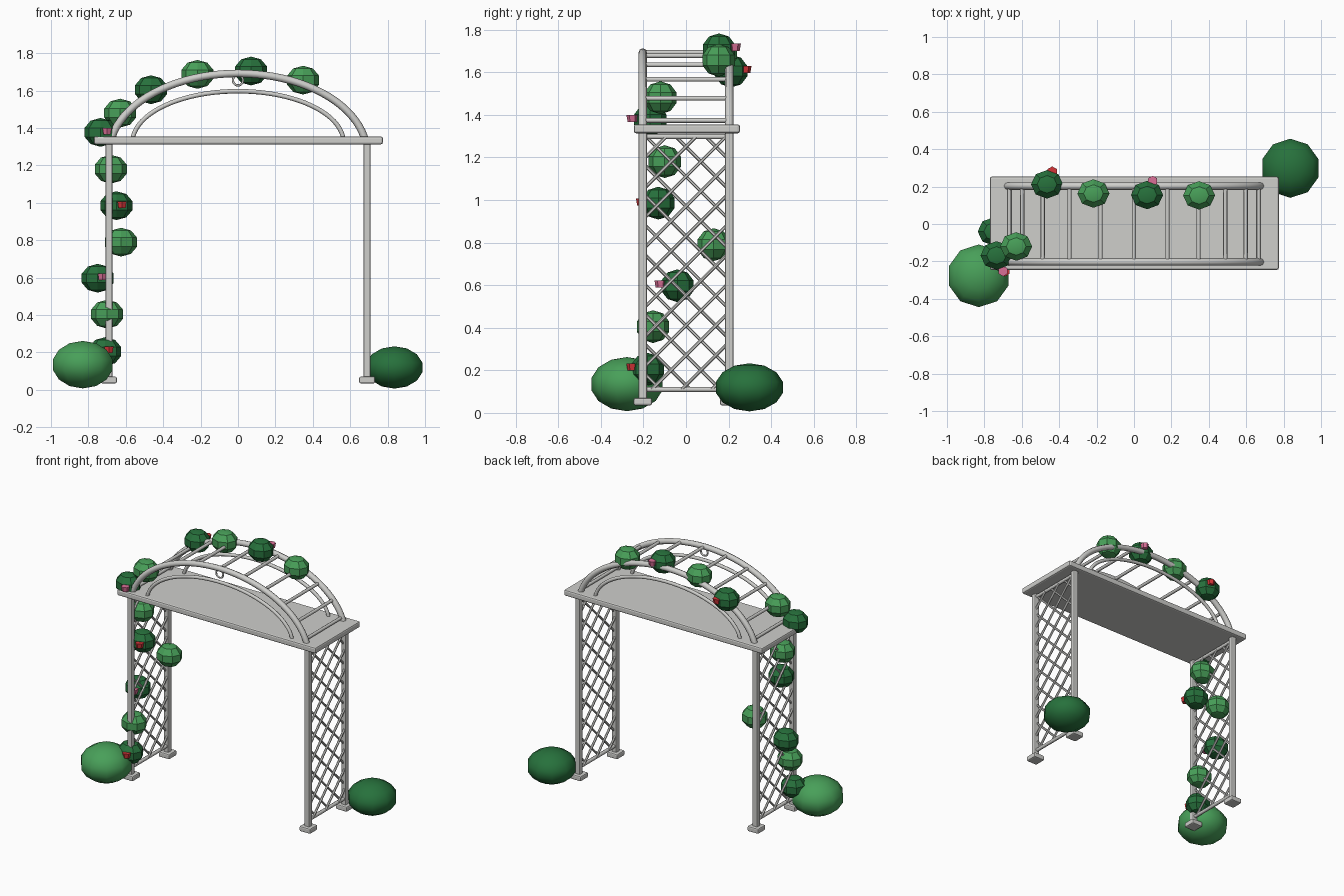
import bpy, math
from mathutils import Vector

if "Cube" in bpy.data.objects:
    bpy.data.objects.remove(bpy.data.objects["Cube"])


def material(name, rgb):
    m = bpy.data.materials.new(name)
    m.diffuse_color = (*rgb, 1)
    m.use_nodes = True
    m.node_tree.nodes["Principled BSDF"].inputs["Base Color"].default_value = m.diffuse_color
    return m


GREY = material("painted grey", (0.62, 0.62, 0.60))
LIGHT = material("light leaf green", (0.065, 0.35, 0.10))
DARK = material("dark leaf green", (0.02, 0.165, 0.045))
PINK = material("pink petal", (0.70, 0.16, 0.31))
RED = material("red petal", (0.66, 0.035, 0.04))


def finish(name, mat, smooth=None):
    ob = bpy.context.object
    ob.name = name
    ob.data.materials.clear()
    ob.data.materials.append(mat)
    if smooth is not None:
        bpy.ops.object.shade_smooth_by_angle(angle=math.radians(smooth))
    return ob


def box(name, loc, size, bevel):
    bpy.ops.mesh.primitive_cube_add(size=1, location=loc)
    bpy.context.object.scale = size
    bpy.ops.object.transform_apply(location=False, rotation=False, scale=True)
    ob = finish(name, GREY)
    mod = ob.modifiers.new("bevel", 'BEVEL')
    mod.width, mod.segments = bevel, 2
    return ob


def rod(name, a, b, r, sides=8):
    a, b = Vector(a), Vector(b)
    d = b - a
    bpy.ops.mesh.primitive_cylinder_add(vertices=sides, radius=r, depth=d.length,
                                        location=(a + b) / 2,
                                        rotation=d.to_track_quat('Z', 'Y').to_euler())
    return finish(name, GREY, 50)


def arch(name, y, a, b, z0, zmin, r):
    """Elliptical tube in the xz plane, starting at height zmin."""
    t0 = math.asin((zmin - z0) / b)
    n = 40
    cu = bpy.data.curves.new(name, 'CURVE')
    cu.dimensions = '3D'
    cu.bevel_depth, cu.bevel_resolution, cu.use_fill_caps = r, 2, True
    sp = cu.splines.new('POLY')
    sp.points.add(n)
    for i, p in enumerate(sp.points):
        t = t0 + (math.pi - 2 * t0) * i / n
        p.co = (a * math.cos(t), y, z0 + b * math.sin(t), 1)
    ob = bpy.data.objects.new(name, cu)
    bpy.context.collection.objects.link(ob)
    bpy.ops.object.select_all(action='DESELECT')
    bpy.context.view_layer.objects.active = ob
    ob.select_set(True)
    bpy.ops.object.convert(target='MESH')
    finish(name, GREY, 50)


def ball(name, loc, radii, mat, segments, rings, smooth):
    bpy.ops.mesh.primitive_uv_sphere_add(segments=segments, ring_count=rings,
                                         radius=1, location=loc)
    bpy.context.object.scale = radii
    bpy.ops.object.transform_apply(location=False, rotation=False, scale=True)
    finish(name, mat, smooth)


PX, PY = 0.69, 0.203

# Posts and feet
for sx in (-1, 1):
    for sy in (-1, 1):
        box("post", (sx * PX, sy * PY, 0.69), (0.038, 0.038, 1.27), 0.007)
        box("foot", (sx * PX, sy * PY, 0.053), (0.085, 0.085, 0.036), 0.008)

# Roof slab
box("roof_slab", (0.002, 0.004, 1.334), (1.545, 0.498, 0.042), 0.01)

# Side trellises: rails and crossed bars clipped to the frame
Y1, Z0, Z1, STEP = 0.19, 0.11, 1.297, 0.14
for sx in (-1, 1):
    x = sx * PX
    for z in (Z0, Z1):
        rod("trellis_rail", (x, -PY, z), (x, PY, z), 0.012)
    for slope in (-1, 1):
        xo = x + slope * 0.005
        c = Z0 - Y1 + STEP / 2
        while c < Z1 + Y1:
            lo = max(-Y1, Z0 - c)
            hi = min(Y1, Z1 - c)
            if hi - lo > 0.03:
                rod("trellis_bar", (xo, slope * lo, c + lo), (xo, slope * hi, c + hi), 0.008, 6)
            c += STEP

# Arches on the front and back
A, B, ZC = 0.69, 0.43, 1.262
for y in (-PY, PY):
    arch("outer_arch", y, A, B, ZC, 1.325, 0.02)
    arch("inner_arch", y, 0.565, 0.275, 1.322, 1.335, 0.012)

# Rungs joining the outer arches
for i in range(1, 12):
    t = math.radians(15 * i)
    x, z = A * math.cos(t), ZC + B * math.sin(t)
    rod("arch_rung", (x, -PY, z), (x, PY, z), 0.011)

# Hanging ring under the front arch
bpy.ops.mesh.primitive_torus_add(major_radius=0.027, minor_radius=0.006, major_segments=20,
                                 minor_segments=8, location=(0, -PY, 1.655),
                                 rotation=(math.pi / 2, 0, 0))
finish("hanging_ring", GREY, 50)

# Shrubs at the base
ball("left_shrub", (-0.83, -0.277, 0.135), (0.172, 0.172, 0.127), LIGHT, 10, 7, 60)
ball("right_shrub", (0.836, 0.298, 0.12), (0.162, 0.162, 0.113), DARK, 10, 7, 60)

# Climbing foliage, alternating dark and light from the ground up
CLUMPS = [(-0.71, -0.18, 0.205), (-0.70, -0.155, 0.405), (-0.75, -0.04, 0.597),
          (-0.625, 0.13, 0.79), (-0.65, -0.13, 0.985), (-0.68, -0.10, 1.18),
          (-0.735, -0.168, 1.377), (-0.63, -0.12, 1.48), (-0.465, 0.212, 1.605),
          (-0.217, 0.163, 1.687), (0.07, 0.155, 1.705), (0.348, 0.153, 1.656)]
for i, p in enumerate(CLUMPS):
    ball("leaf_clump", p, (0.09, 0.08, 0.077), LIGHT if i % 2 else DARK, 8, 5, 25)

# Blossoms, alternating red and pink
BLOSSOMS = [(-0.69, -0.252, 0.215), (-0.725, -0.12, 0.605), (-0.62, -0.207, 0.99),
            (-0.70, -0.252, 1.383), (-0.437, 0.28, 1.613), (0.10, 0.23, 1.717)]
for i, p in enumerate(BLOSSOMS):
    bpy.ops.mesh.primitive_cone_add(vertices=6, radius1=0.022, radius2=0.028, depth=0.034,
                                    location=p)
    finish("blossom", PINK if i % 2 else RED)
